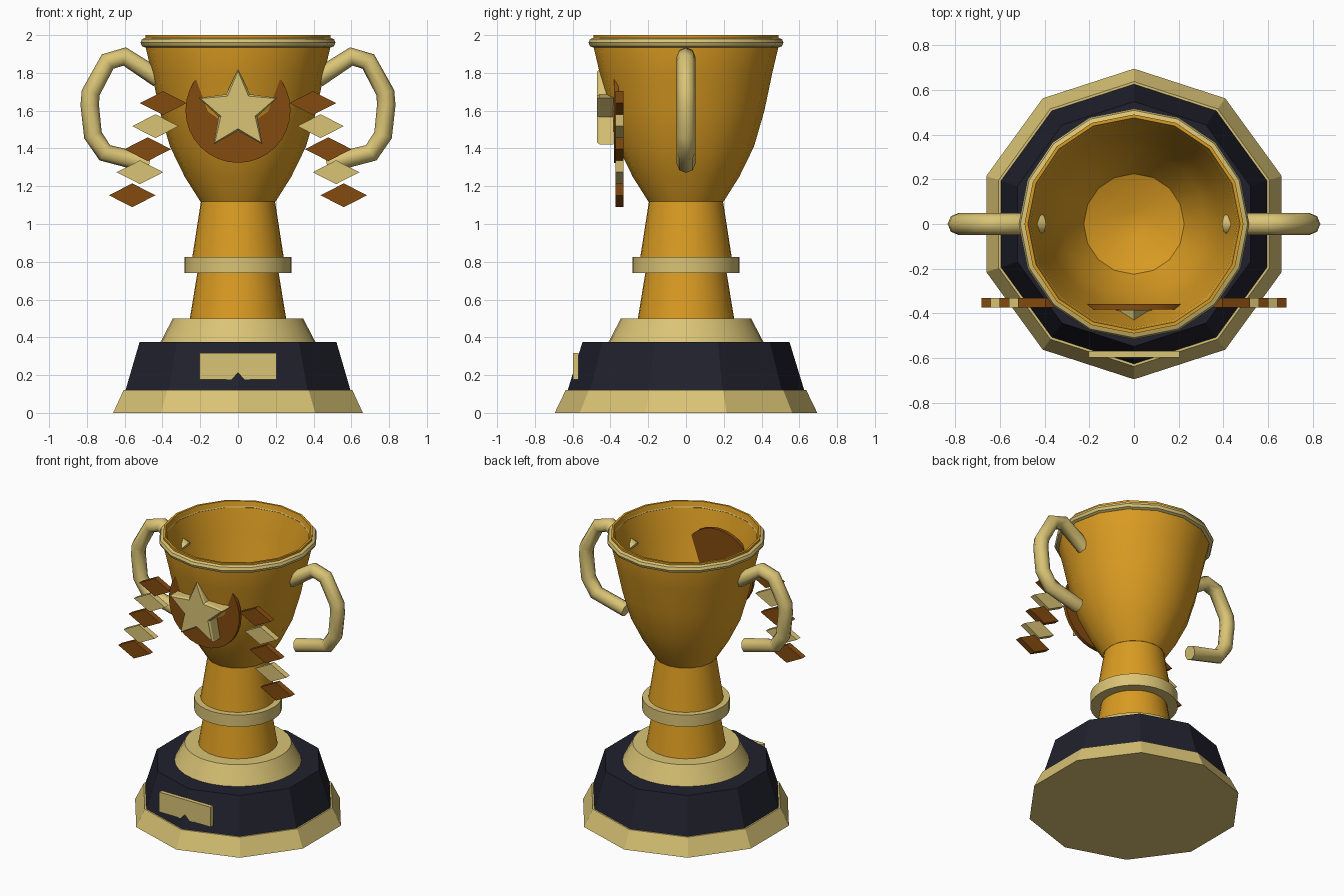
import bpy, bmesh, math
from math import sin, cos, pi

if "Cube" in bpy.data.objects:
    bpy.data.objects.remove(bpy.data.objects["Cube"], do_unlink=True)


def material(name, rgb):
    m = bpy.data.materials.new(name)
    m.use_nodes = True
    m.diffuse_color = (*rgb, 1)
    m.node_tree.nodes["Principled BSDF"].inputs["Base Color"].default_value = (*rgb, 1)
    return m


AMBER = material("amber gold", (0.70, 0.33, 0.016))
PALE = material("pale gold", (0.70, 0.55, 0.18))
BRONZE = material("dark bronze", (0.23, 0.07, 0.005))
NAVY = material("navy black", (0.015, 0.015, 0.027))


def finish(obj, mat, smooth=True):
    obj.data.materials.clear()
    obj.data.materials.append(mat)
    bpy.ops.object.select_all(action="DESELECT")
    obj.select_set(True)
    bpy.context.view_layer.objects.active = obj
    if smooth:
        bpy.ops.object.shade_smooth_by_angle(angle=math.radians(32))
    return obj


def from_bmesh(name, bm, mat, smooth=True):
    bmesh.ops.recalc_face_normals(bm, faces=bm.faces[:])
    mesh = bpy.data.meshes.new(name)
    bm.to_mesh(mesh)
    bm.free()
    obj = bpy.data.objects.new(name, mesh)
    bpy.context.collection.objects.link(obj)
    return finish(obj, mat, smooth)


def lathe(name, profile, sides, mat):
    """Spin (radius, z) points round z, with a vertex on +y, and cap both ends."""
    bm = bmesh.new()
    rings = []
    for r, z in profile:
        angles = [pi / 2 + 2 * pi * i / sides for i in range(sides)]
        rings.append([bm.verts.new((r * cos(a), r * sin(a), z)) for a in angles])
    for low, high in zip(rings, rings[1:]):
        for i in range(sides):
            j = (i + 1) % sides
            bm.faces.new((low[i], low[j], high[j], high[i]))
    bm.faces.new(rings[0])
    bm.faces.new(rings[-1])
    return from_bmesh(name, bm, mat)


def plate(name, outline, front, back, mat, bevel=0, smooth=False):
    """Extrude an (x, z) outline along y, optionally with a chamfered front."""
    bm = bmesh.new()
    face = bm.faces.new([bm.verts.new((x, back, z)) for x, z in outline])
    out = bmesh.ops.extrude_face_region(bm, geom=[face])
    moved = [v for v in out["geom"] if isinstance(v, bmesh.types.BMVert)]
    bmesh.ops.translate(bm, verts=moved, vec=(0, front + bevel - back, 0))
    if bevel:
        bmesh.ops.recalc_face_normals(bm, faces=bm.faces[:])
        cap = min(bm.faces, key=lambda f: f.calc_center_median().y)
        bmesh.ops.inset_region(bm, faces=[cap], thickness=bevel, depth=bevel)
    return from_bmesh(name, bm, mat, smooth)


# Stepped ten-sided base
lathe("base_foot", [(0.695, 0), (0.637, 0.12)], 10, PALE)
lathe("base_block", [(0.626, 0.12), (0.548, 0.375)], 10, NAVY)
lathe("base_cap", [(0.41, 0.375), (0.345, 0.5)], 32, PALE)

# Stem and collar
lathe("lower_stem", [(0.255, 0.5), (0.212, 0.76)], 32, AMBER)
lathe("stem_collar", [(0.283, 0.74), (0.283, 0.825)], 32, PALE)
lathe("upper_stem", [(0.242, 0.825), (0.196, 1.12)], 32, AMBER)

# Hollow cup: outside, lip, then inside
lathe("cup", [(0.2, 1.12), (0.282, 1.25), (0.36, 1.41), (0.415, 1.6), (0.457, 1.8),
              (0.49, 1.94), (0.49, 2.0), (0.475, 2.0), (0.425, 1.8), (0.385, 1.6),
              (0.325, 1.4), (0.225, 1.24), (0.06, 1.17)], 16, AMBER)
bpy.ops.mesh.primitive_torus_add(major_segments=16, minor_segments=8, major_radius=0.49,
                                 minor_radius=0.026, location=(0, 0, 1.96))
rim = bpy.context.object
rim.name = "cup_rim"
finish(rim, PALE)
rim.data.shade_smooth()

# Handles
HANDLE = [(0.42, 1.77), (0.60, 1.887), (0.69, 1.86), (0.78, 1.695), (0.785, 1.63),
          (0.768, 1.47), (0.705, 1.377), (0.47, 1.318)]
for side, label in ((1, "left"), (-1, "right")):
    curve = bpy.data.curves.new(label + "_handle", "CURVE")
    curve.dimensions = "3D"
    curve.bevel_depth = 0.049
    curve.bevel_resolution = 2
    curve.use_fill_caps = True
    spline = curve.splines.new("POLY")
    spline.points.add(len(HANDLE) - 1)
    for point, (x, z) in zip(spline.points, HANDLE):
        point.co = (side * x, 0, z, 1)
    handle = bpy.data.objects.new(label + "_handle", curve)
    bpy.context.collection.objects.link(handle)
    bpy.ops.object.select_all(action="DESELECT")
    handle.select_set(True)
    bpy.context.view_layer.objects.active = handle
    bpy.ops.object.convert(target="MESH")
    handle = bpy.context.object
    finish(handle, PALE, smooth=False)
    bpy.ops.object.shade_smooth_by_angle(angle=math.radians(60))

# Medallion disc and chamfered star
disc = [(0.278 * cos(2 * pi * i / 32), 1.602 + 0.278 * sin(2 * pi * i / 32)) for i in range(32)]
plate("medallion", disc, -0.382, -0.358, BRONZE, smooth=True)
star = []
for i in range(10):
    r = 0.107 if i % 2 else 0.22
    star.append((r * sin(pi * i / 5), 1.6 + r * cos(pi * i / 5)))
plate("star", star, -0.47, -0.385, PALE, bevel=0.012)

# Falling rows of diamond leaves
for side, label in ((1, "left"), (-1, "right")):
    for i in range(5):
        x, z = side * (0.396 + 0.041 * i), 1.64 - 0.122 * i
        diamond = [(x - 0.123, z), (x, z - 0.063), (x + 0.123, z), (x, z + 0.063)]
        plate(f"{label}_leaf_{i + 1}", diamond, -0.373, -0.332, PALE if i % 2 else BRONZE)

# Name plate on the base
plate("name_plate", [(-0.203, 0.177), (0.203, 0.177), (0.203, 0.318), (-0.203, 0.318)],
      -0.597, -0.568, PALE)
